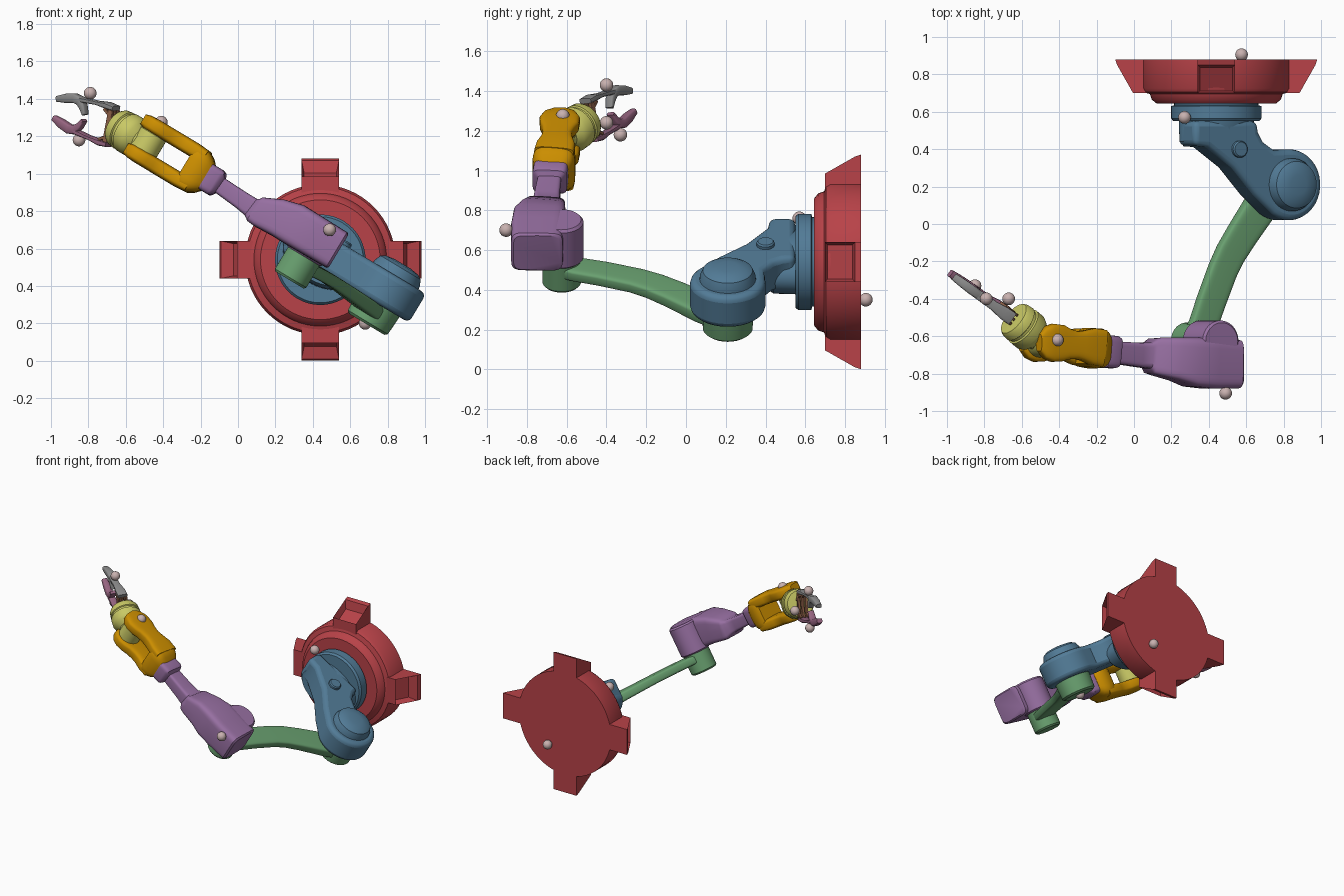
import bpy, bmesh, math
from mathutils import Matrix, Vector

if "Cube" in bpy.data.objects:
    bpy.data.objects.remove(bpy.data.objects["Cube"])

T = lambda x, y, z: Matrix.Translation((x, y, z))
R = lambda deg, ax: Matrix.Rotation(math.radians(deg), 4, ax)

BASE = T(.44, 0, .54)              # centre of the mounting flange
ARM = BASE @ R(31, 'Y')            # arm frame: all joint axes run along its z
TO_Y = R(-90, 'X')                 # turns a z axis towards +y
HAND = ARM @ T(-1.11, -.635, .05) @ R(145, 'Z')
GRIP = HAND @ T(.2, 0, 0) @ R(11, 'Y') @ R(-20, 'X')

RED, BLUE, GREEN = (.48, .055, .065, 1), (.085, .20, .31, 1), (.14, .35, .16, 1)
PURPLE, ORANGE, YELLOW = (.31, .16, .36, 1), (.60, .27, .0, 1), (.58, .58, .13, 1)
BROWN, PINK, PALE = (.30, .13, .07, 1), (.31, .13, .22, 1), (.58, .44, .43, 1)
GREY = (.26, .26, .26, 1)
mats = {}


def finish(name, bm, mat, color, angle=35, bevel=0):
    bmesh.ops.recalc_face_normals(bm, faces=bm.faces)
    bm.transform(mat)
    me = bpy.data.meshes.new(name)
    bm.to_mesh(me)
    bm.free()
    ob = bpy.data.objects.new(name, me)
    bpy.context.collection.objects.link(ob)
    if color not in mats:
        mats[color] = bpy.data.materials.new("paint_%d" % len(mats))
        mats[color].diffuse_color = color
    me.materials.append(mats[color])
    if bevel:
        m = ob.modifiers.new("bevel", 'BEVEL')
        m.width, m.segments, m.limit_method = bevel, 3, 'ANGLE'
        m.angle_limit = math.radians(40)
    bpy.ops.object.select_all(action='DESELECT')
    ob.select_set(True)
    bpy.context.view_layer.objects.active = ob
    bpy.ops.object.shade_smooth_by_angle(angle=math.radians(angle))
    return ob


def skin(bm, rings):
    n = len(rings[0])
    for a, b in zip(rings, rings[1:]):
        for i in range(n):
            bm.faces.new((a[i], a[(i + 1) % n], b[(i + 1) % n], b[i]))
    bm.faces.new(rings[0])
    bm.faces.new(rings[-1])


def lathe(name, prof, mat, color, seg=48, squash=1):
    """Turned solid from (radius, height) pairs."""
    bm = bmesh.new()
    skin(bm, [[bm.verts.new((r * math.cos(2 * math.pi * i / seg),
                             squash * r * math.sin(2 * math.pi * i / seg), h))
               for i in range(seg)] for r, h in prof])
    return finish(name, bm, mat, color)


def loft(name, secs, mat, color, up=(0, 0, 1), power=4, seg=32):
    """Skin through rounded sections (x, y, z, half side, half up)."""
    bm, rings = bmesh.new(), []
    pts = [Vector(s[:3]) for s in secs]
    up = Vector(up)
    for i, s in enumerate(secs):
        t = (pts[min(i + 1, len(pts) - 1)] - pts[max(i - 1, 0)]).normalized()
        side = t.cross(up).normalized()
        nrm = side.cross(t)
        ring = []
        for k in range(seg):
            c, d = math.cos(2 * math.pi * k / seg), math.sin(2 * math.pi * k / seg)
            cx = math.copysign(abs(c) ** (2 / power), c)
            cy = math.copysign(abs(d) ** (2 / power), d)
            ring.append(bm.verts.new(pts[i] + side * cx * s[3] + nrm * cy * s[4]))
        rings.append(ring)
    skin(bm, rings)
    return finish(name, bm, mat, color)


def prism(name, outline, z0, z1, mat, color, bevel):
    bm = bmesh.new()
    skin(bm, [[bm.verts.new((x, y, z)) for x, y in outline] for z in (z0, z1)])
    return finish(name, bm, mat, color, bevel=bevel)


# Mounting flange with four recessed lugs
lathe("mount_flange", [(.402, .88), (.402, .725), (.39, .705), (.355, .695), (.345, .665), (.32, .645)],
      BASE @ TO_Y, RED, 64)
for k in range(4):
    bm = bmesh.new()
    rings = [[bm.verts.new((r, y, w)) for r, y in ((.34, .88), (.54, .88), (.53, .85), (.445, .70), (.34, .70))]
             for w in (-.1, .1)]
    skin(bm, rings)
    bmesh.ops.recalc_face_normals(bm, faces=bm.faces)
    outer = [f for f in bm.faces if min(v.co.x for v in f.verts) > .4 and min(v.co.y for v in f.verts) < .8]
    bmesh.ops.inset_region(bm, faces=outer, thickness=.02, depth=0)
    bmesh.ops.translate(bm, verts=outer[0].verts, vec=(-.06, 0, 0))
    finish("mount_lug", bm, BASE @ R(90 * k, 'Y'), RED)

# Shoulder: turntable, offset neck, joint housing
lathe("shoulder_turntable", [(.225, .66), (.225, .635), (.242, .63), (.242, .565), (.23, .55)], ARM @ TO_Y, BLUE)
lathe("shoulder_neck", [(.22, .56), (.215, .44), (.19, .415)], ARM @ TO_Y, BLUE, squash=.62)
arc = [(.39 + .19 * math.cos(math.radians(a)), .21 + .19 * math.sin(math.radians(a)))
       for a in range(-125, 96, 10)]
prism("shoulder_body", [(-.215, .55), (-.215, .42), (-.13, .41), (.03, .30), (.16, .16)] + arc +
      [(.29, .395), (.22, .44), (.19, .49), (.18, .55)], -.045, .135, ARM, BLUE, .03)
lathe("shoulder_cap", [(.145, .10), (.14, .15), (.125, .185), (.10, .20), (.05, .208)], ARM @ T(.39, .21, 0), BLUE)
lathe("shoulder_bolt", [(.045, .08), (.045, .15), (.038, .158)], ARM @ T(.06, .40, 0), BLUE, 24)

# Curved upper arm with a hub at each end
loft("upper_arm", [(.39, .21, -.09, .10, .04), (.328, .10, -.08, .094, .04), (.20, -.06, -.07, .088, .036),
                   (.127, -.16, -.066, .085, .034), (.077, -.25, -.064, .083, .033), (.005, -.42, -.066, .082, .033),
                   (-.04, -.54, -.07, .08, .033), (-.085, -.625, -.072, .08, .034)], ARM, GREEN, power=5)
lathe("upper_arm_hub", [(.11, -.168), (.125, -.155), (.13, -.06), (.13, -.03)], ARM @ T(.39, .21, 0), GREEN)
lathe("elbow_hub", [(.088, -.178), (.098, -.166), (.098, -.02)], ARM @ T(-.085, -.625, 0), GREEN)

# Forearm: elbow barrel, boxy housing tapering to a rod and collar
lathe("elbow_barrel", [(.10, -.03), (.112, -.02), (.112, .185), (.10, .198)], ARM @ T(-.085, -.628, 0), PURPLE)
loft("forearm", [(.06, -.75, .09, .118, .10), (.05, -.75, .09, .13, .11), (-.10, -.746, .09, .135, .113),
                 (-.21, -.738, .09, .132, .115), (-.30, -.722, .077, .115, .102), (-.41, -.708, .05, .10, .08),
                 (-.435, -.705, .046, .094, .07), (-.46, -.702, .05, .07, .055), (-.52, -.70, .055, .065, .05),
                 (-.66, -.688, .064, .06, .046),
                 (-.675, -.687, .066, .08, .07), (-.69, -.685, .066, .087, .077), (-.75, -.68, .066, .087, .077)],
     ARM, PURPLE, power=6)

# Wrist fork: yoke and two waisted prongs
loft("wrist_yoke", [(-.735, -.672, .064, .08, .075), (-.765, -.67, .064, .10, .105), (-.80, -.665, .064, .108, .125),
                    (-.85, -.66, .064, .105, .128), (-.872, -.657, .064, .09, .115)], ARM, ORANGE)
for w in (-.024, .156):
    loft("wrist_prong", [(-.80, -.665, w, .10, .036), (-.87, -.655, w, .098, .042), (-.93, -.65, w, .08, .042),
                         (-.97, -.648, w, .074, .042), (-1.02, -.643, w, .082, .042),
                         (-1.06, -.638, w, .098, .042), (-1.12, -.635, w, .102, .042),
                         (-1.17, -.635, w, .082, .039), (-1.20, -.635, w, .045, .03)], ARM, ORANGE)

# Wrist: pivot barrel, neck and round head
lathe("wrist_pivot", [(.07, -.055), (.078, -.045), (.078, .065), (.07, .075)], HAND, YELLOW)
lathe("wrist_head", [(.06, 0), (.07, .05), (.098, .075), (.11, .10), (.11, .15), (.10, .155),
                     (.10, .17), (.108, .175), (.104, .21), (.095, .225), (.05, .228)], HAND @ R(90, 'Y'), YELLOW)

# Gripper: brown linkage plates and two opposed jaws
ON_EDGE = Matrix(((0, 0, 1, 0), (0, 1, 0, 0), (-1, 0, 0, 0), (0, 0, 0, 1)))
for b in (-.028, 0, .028):
    prism("gripper_link", [(-.088, -.009), (.088, -.009), (.088, .009), (-.088, .009)], .05, .08,
          GRIP @ T(0, b, 0) @ ON_EDGE, BROWN, .003)
    for s in (-1, 1):
        loft("gripper_strut", [(.03, b, .035 * s, .009, .008), (.11, b, .085 * s, .009, .008)],
             GRIP, BROWN, up=(0, 1, 0), seg=12)
for s, side, col in ((1, "upper", GREY), (-1, "lower", PINK)):
    loft(side + "_jaw_arm", [(.055, 0, .10 * s, .014, .036), (.11, 0, .102 * s, .018, .036),
                             (.18, 0, .098 * s, .011, .026), (.29, 0, .088 * s, .014, .026)],
         GRIP, col, up=(0, 1, 0), seg=16)
    loft(side + "_jaw_finger", [(.245, 0, .015 * s, .011, .022), (.265, 0, .05 * s, .018, .024),
                                (.29, 0, .08 * s, .026, .026), (.33, 0, .085 * s, .026, .026),
                                (.385, 0, .07 * s, .025, .024), (.44, 0, .053 * s, .016, .02)],
         GRIP, col, up=(0, 1, 0), seg=16)

# Small ball on each moving part
for p in ((.575, .905, .35), (.27, .57, .76), (.68, .21, .20), (.49, -.905, .70), (-.41, -.62, 1.275),
          (-.67, -.40, 1.24), (-.79, -.40, 1.43), (-.85, -.33, 1.18)):
    bm = bmesh.new()
    bmesh.ops.create_uvsphere(bm, u_segments=20, v_segments=12, radius=.034)
    finish("marker_ball", bm, T(*p), PALE, 60)

for m in bpy.data.materials:
    if m.users and not m.is_grease_pencil:
        m.use_nodes = True
        m.node_tree.nodes["Principled BSDF"].inputs["Base Color"].default_value = m.diffuse_color
